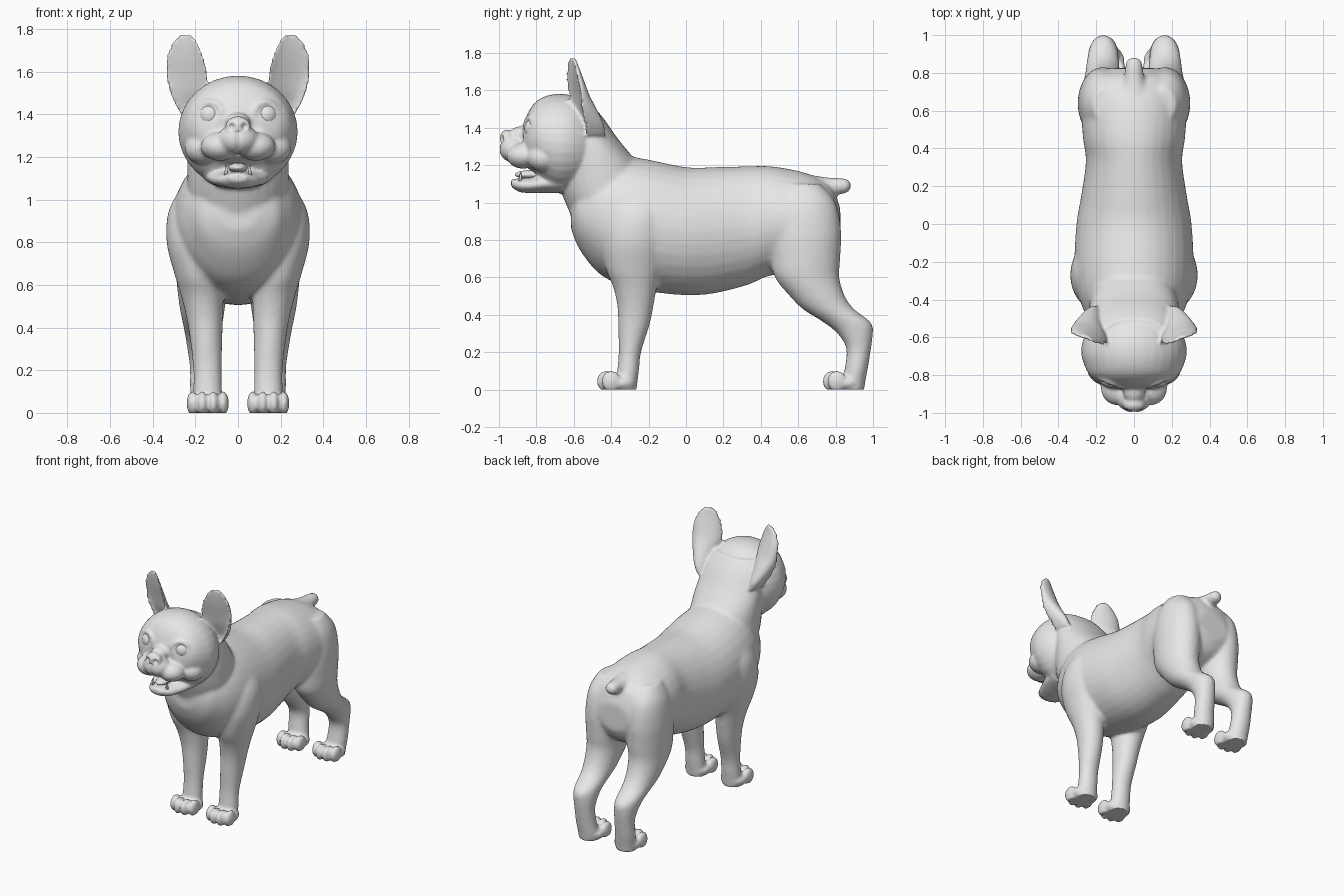
import bpy, bmesh, math
from mathutils import Matrix, Vector

if "Cube" in bpy.data.objects:
    bpy.data.objects.remove(bpy.data.objects["Cube"])

grey = bpy.data.materials.new("plain grey")
grey.diffuse_color = (0.8, 0.8, 0.8, 1)
grey.use_nodes = True
grey.node_tree.nodes["Principled BSDF"].inputs["Base Color"].default_value = grey.diffuse_color


def clamp(v):
    return max(0.0, min(1.0, v))


def skin(bm, rings, closed=False):
    """Join rings of points into a closed surface."""
    loops = [[bm.verts.new(p) for p in r] for r in rings]
    n, faces = len(loops[0]), []
    pairs = list(zip(loops, loops[1:])) + ([(loops[-1], loops[0])] if closed else [])
    for a, b in pairs:
        for i in range(n):
            j = (i + 1) % n
            faces.append(bm.faces.new((a[i], a[j], b[j], b[i])))
    if not closed:
        faces += [bm.faces.new(loops[0]), bm.faces.new(loops[-1])]
    bmesh.ops.recalc_face_normals(bm, faces=faces)


def resample(rows, steps=4):
    """Smooth curve through the section values."""
    out = []
    for i in range(len(rows) - 1):
        p0, p1 = rows[max(i - 1, 0)], rows[i]
        p2, p3 = rows[i + 1], rows[min(i + 2, len(rows) - 1)]
        for k in range(steps):
            t = k / steps
            out.append([0.5 * (2 * b + (c - a) * t + (2 * a - 5 * b + 4 * c - d) * t * t
                               + (3 * b - a - 3 * c + d) * t ** 3)
                        for a, b, c, d in zip(p0, p1, p2, p3)])
    return out + [list(rows[-1])]


def loft(bm, axis, rows, side=1, cup=None, tilt=0, n=32):
    """Oval sections; rows are (position, depth min, depth max, x min, x max)."""
    rings = []
    for t, a0, a1, b0, b1 in resample(rows):
        ring = []
        for i in range(n):
            c, s = math.cos(2 * math.pi * i / n), math.sin(2 * math.pi * i / n)
            dx = (b1 - b0) / 2 * c
            x = (b0 + b1) / 2 + dx
            if cup is None:
                a = (a0 + a1) / 2 + (a1 - a0) / 2 * s
            else:
                a = a0 + (a1 - a0) * (s if s > 0 else -s * cup) + tilt * dx
            ring.append((side * x, a, t) if axis == 'Z' else (side * x, t, a))
        rings.append(ring)
    skin(bm, rings)


def loft_y(bm, rows):
    """Symmetric loft along y; rows are (y, z min, z max, half width)."""
    loft(bm, 'Y', [(y, lo, hi, -w, w) for y, lo, hi, w in rows])


def ball(bm, centre, radii):
    m = Matrix.Translation(centre) @ Matrix.Diagonal((*radii, 1))
    bmesh.ops.create_uvsphere(bm, u_segments=32, v_segments=20, radius=1, matrix=m)


def finish(name, bm):
    me = bpy.data.meshes.new(name)
    bm.to_mesh(me)
    bm.free()
    ob = bpy.data.objects.new(name, me)
    bpy.context.collection.objects.link(ob)
    me.materials.append(grey)
    for p in me.polygons:
        p.use_smooth = True
    return ob


bm = bmesh.new()
# torso
loft_y(bm, [(-.615, .86, 1.0, .09), (-.58, .77, 1.10, .18), (-.52, .68, 1.17, .23),
            (-.45, .61, 1.22, .27), (-.35, .56, 1.25, .30), (-.2, .525, 1.23, .315),
            (0, .505, 1.19, .305), (.15, .515, 1.19, .28), (.33, .56, 1.195, .255),
            (.45, .61, 1.195, .27), (.6, .62, 1.17, .28), (.7, .65, 1.135, .27),
            (.78, .70, 1.08, .22), (.825, .78, .97, .12)])
# neck
loft(bm, 'Z', [(z, f, b, -w, w) for z, f, b, w in [
    (.85, -.58, -.2, .18), (1.0, -.645, -.2, .23), (1.1, -.68, -.2, .238), (1.2, -.68, -.25, .238),
    (1.27, -.66, -.305, .235), (1.35, -.65, -.37, .225), (1.45, -.64, -.44, .20), (1.52, -.64, -.5, .16)]])
# tail
loft_y(bm, [(.66, 1.02, 1.15, .08), (.76, 1.045, 1.135, .055), (.83, 1.045, 1.132, .048),
            (.868, 1.055, 1.125, .038), (.882, 1.075, 1.105, .015)])
# skull
loft_y(bm, [(-.44, 1.17, 1.43, .14), (-.52, 1.10, 1.52, .215), (-.6, 1.065, 1.57, .265),
            (-.68, 1.055, 1.582, .28), (-.75, 1.09, 1.57, .262), (-.8, 1.15, 1.542, .235),
            (-.84, 1.18, 1.49, .19), (-.87, 1.20, 1.42, .12)])
# lower jaw
loft_y(bm, [(-.66, 1.05, 1.17, .16), (-.75, 1.052, 1.155, .145), (-.83, 1.052, 1.135, .115),
            (-.89, 1.057, 1.13, .085), (-.935, 1.085, 1.125, .04)])
# muzzle, nose bridge and nose
ball(bm, (0, -.92, 1.285), (.095, .078, .072))
ball(bm, (0, -.87, 1.36), (.06, .08, .05))
ball(bm, (0, -.957, 1.345), (.06, .038, .046))

for s in (1, -1):
    # upper lip and cheek
    ball(bm, (s * .085, -.87, 1.25), (.09, .09, .068))
    ball(bm, (s * .16, -.76, 1.24), (.09, .09, .075))
    # eyelid ring
    ring_list = []
    for i in range(32):
        a = 2 * math.pi * i / 32
        out = Vector((s * math.cos(.4) * math.cos(a), math.sin(.4) * math.cos(a), math.sin(a)))
        front = Vector((s * math.sin(.4), -math.cos(.4), 0))
        mid = Vector((s * .13, -.835, 1.395)) + .062 * out
        ring_list.append([mid + .015 * (math.cos(b) * out + math.sin(b) * front)
                          for b in [math.pi * k / 5 for k in range(10)]])
    skin(bm, ring_list, closed=True)
    # cupped ear
    loft(bm, 'Z', [(1.36, -.57, -.43, .15, .24), (1.42, -.58, -.44, .15, .28),
                   (1.5, -.6, -.48, .145, .318), (1.58, -.605, -.525, .14, .337),
                   (1.66, -.615, -.555, .158, .338), (1.73, -.62, -.58, .185, .315),
                   (1.765, -.62, -.59, .21, .285), (1.778, -.618, -.598, .235, .265)],
         s, cup=.35, tilt=.35)
    # front leg
    loft(bm, 'Z', [(-.01, -.38, -.265, .075, .21), (.04, -.38, -.26, .07, .213),
                   (.1, -.368, -.252, .075, .21), (.2, -.36, -.24, .076, .21),
                   (.35, -.363, -.193, .073, .226), (.45, -.368, -.173, .07, .243),
                   (.55, -.39, -.155, .07, .268), (.65, -.43, -.13, .08, .298),
                   (.8, -.45, -.1, .08, .335), (.95, -.42, -.1, .08, .325),
                   (1.08, -.36, -.15, .1, .25)], s)
    # hind leg
    loft(bm, 'Z', [(-.01, .83, .95, .08, .215), (.05, .835, .96, .075, .22),
                   (.12, .85, .973, .085, .225), (.22, .857, .99, .09, .227),
                   (.3, .81, 1.0, .085, .238), (.36, .735, .99, .08, .248),
                   (.43, .625, .9, .07, .262), (.5, .555, .85, .06, .275),
                   (.6, .475, .82, .045, .287), (.7, .455, .825, .03, .295),
                   (.85, .45, .83, .03, .297), (1.0, .48, .80, .05, .275),
                   (1.1, .54, .72, .08, .22)], s)
    # paws with four toes
    for shift in (0, 1.207):
        ball(bm, (s * .142, -.345 + shift, .035), (.092, .085, .05))
        for dx, y in ((-.072, -.4), (-.026, -.425), (.026, -.425), (.072, -.4)):
            ball(bm, (s * (.142 + dx), y + shift, .045), (.027, .052, .056))

# fuse everything into one skin
raw = finish("body_parts", bm)
rm = raw.modifiers.new("fuse", 'REMESH')
rm.mode = 'VOXEL'
rm.voxel_size = .01
sm = raw.modifiers.new("soften", 'SMOOTH')
sm.factor, sm.iterations = .5, 4
bpy.context.view_layer.update()
fused = bpy.data.meshes.new_from_object(raw.evaluated_get(bpy.context.evaluated_depsgraph_get()))
bpy.data.objects.remove(raw)
bm = bmesh.new()
bm.from_mesh(fused)

# nostrils, lip groove and flat soles
for v in bm.verts:
    c = v.co
    if c.y < -.9:
        d = math.hypot(abs(c.x) - .03, c.z - 1.343)
        c.y += .03 * clamp(1 - d / .018)
        if 1.2 < c.z < 1.32:
            c.y += .015 * clamp(1 - abs(c.x) / .014)
    c.z = max(c.z, 0)
body = finish("body", bm)

# softer blending on the trunk and legs, crisp head and paws
group = body.vertex_groups.new(name="broad")
for v in body.data.vertices:
    x, y, z = v.co
    w = clamp((z - .12) / .1) * max(clamp((1.05 - z) / .1), clamp((y + .5) / .08)) * clamp((1.42 - z) / .1)
    if w > 0:
        group.add([v.index], w, 'REPLACE')
sm = body.modifiers.new("blend", 'SMOOTH')
sm.factor, sm.iterations, sm.vertex_group = .5, 16, "broad"

# eyes and lower fangs
for s, label in ((1, "left"), (-1, "right")):
    bm = bmesh.new()
    ball(bm, (s * .13, -.808, 1.395), (.057, .057, .057))
    finish(label + "_eye", bm)
    bm = bmesh.new()
    bmesh.ops.create_cone(bm, cap_ends=True, segments=12, radius1=.011, radius2=.002, depth=.05,
                          matrix=Matrix.Translation((s * .055, -.885, 1.14)))
    finish(label + "_fang", bm)

# tongue
bm = bmesh.new()
ball(bm, (0, -.83, 1.15), (.045, .085, .024))
finish("tongue", bm)
